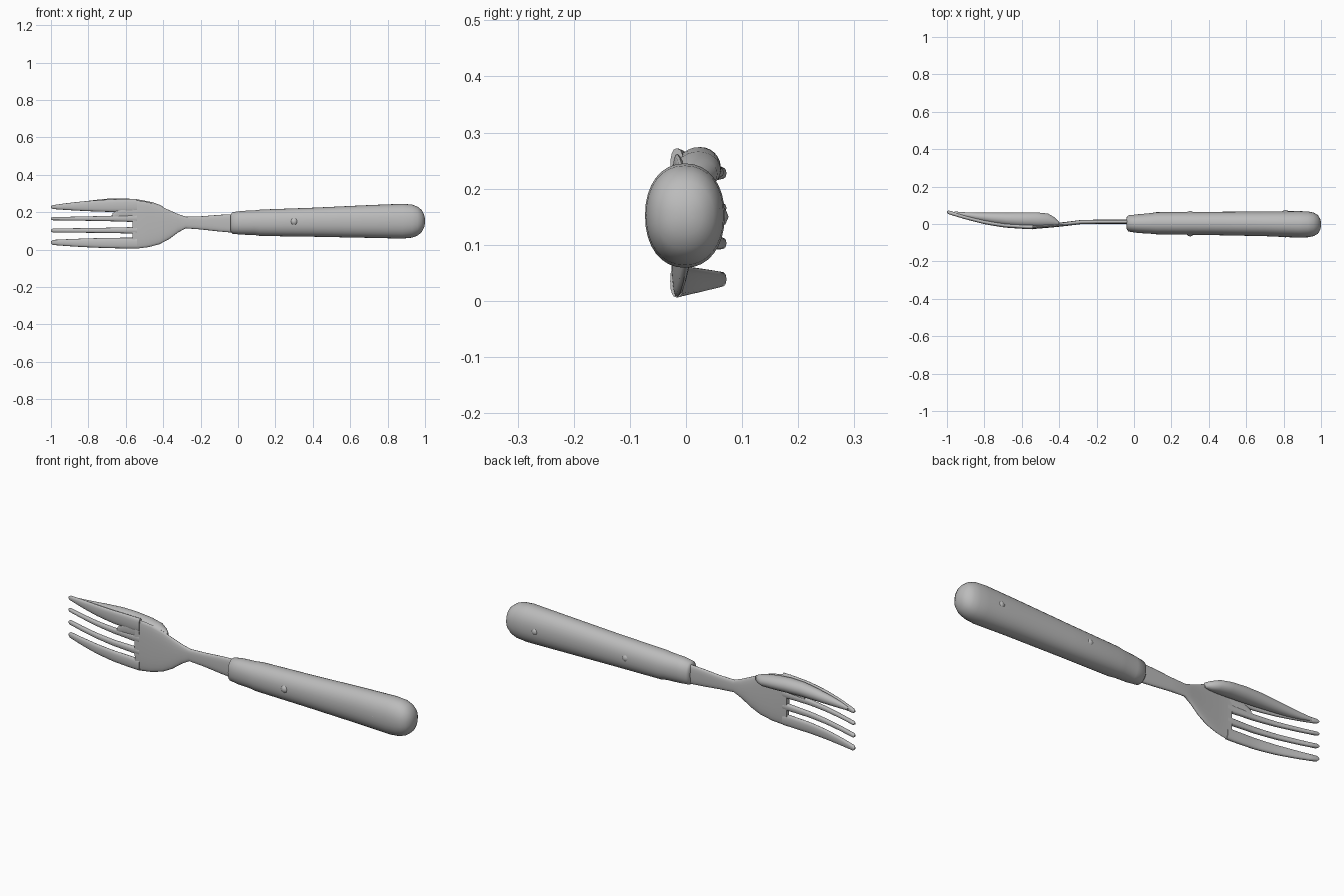
import bpy
import bmesh
import math

if "Cube" in bpy.data.objects:
    bpy.data.objects.remove(bpy.data.objects["Cube"], do_unlink=True)

grey = bpy.data.materials.new("worn grey")
grey.use_nodes = True
grey.diffuse_color = (0.5, 0.5, 0.5, 1)
bsdf = grey.node_tree.nodes["Principled BSDF"]
bsdf.inputs["Base Color"].default_value = grey.diffuse_color
bsdf.inputs["Roughness"].default_value = 0.7


def finish(name, bm):
    bmesh.ops.recalc_face_normals(bm, faces=bm.faces)
    mesh = bpy.data.meshes.new(name)
    bm.to_mesh(mesh)
    bm.free()
    mesh.materials.append(grey)
    obj = bpy.data.objects.new(name, mesh)
    bpy.context.collection.objects.link(obj)
    bpy.ops.object.select_all(action="DESELECT")
    obj.select_set(True)
    bpy.context.view_layer.objects.active = obj
    bpy.ops.object.shade_smooth_by_angle(angle=math.radians(50))
    return obj


def loft(name, sections, sides=24, power=1.0):
    """Skin rounded sections (x, z low, z high, y centre, y half) along x."""
    bm = bmesh.new()
    rings = []
    for x, low, high, yc, hy in sections:
        ring = []
        for i in range(sides):
            a = 2 * math.pi * i / sides
            c, s = math.cos(a), math.sin(a)
            y = yc + hy * math.copysign(abs(c) ** power, c)
            z = (low + high) / 2 + (high - low) / 2 * math.copysign(abs(s) ** power, s)
            ring.append(bm.verts.new((x, y, z)))
        rings.append(ring)
    for a, b in zip(rings, rings[1:]):
        for i in range(sides):
            j = (i + 1) % sides
            bm.faces.new((a[i], a[j], b[j], b[i]))
    bm.faces.new(rings[0])
    bm.faces.new(rings[-1])
    return finish(name, bm)


def bend(x):
    """Depth of the fork's curved centre line at x."""
    path = [(-1, 0.065), (-0.9, 0.035), (-0.8, 0.01), (-0.7, -0.007),
            (-0.55, -0.017), (-0.4, -0.004), (-0.27, 0.012), (0, 0.012)]
    for (xa, ya), (xb, yb) in zip(path, path[1:]):
        if x <= xb:
            return ya + (yb - ya) * (x - xa) / (xb - xa)
    return path[-1][1]


# Handle with a rounded butt and a narrower collar
loft("handle", [
    (-0.04, 0.1, 0.185, 0.005, 0.03), (-0.03, 0.085, 0.2, 0.003, 0.043),
    (0.02, 0.08, 0.207, 0.002, 0.05), (0.09, 0.078, 0.21, 0.003, 0.055),
    (0.12, 0.073, 0.214, 0.004, 0.059), (0.4, 0.069, 0.224, 0.003, 0.062),
    (0.7, 0.063, 0.238, 0.001, 0.066), (0.88, 0.059, 0.245, -0.002, 0.071),
    (0.93, 0.064, 0.241, -0.002, 0.069), (0.96, 0.075, 0.23, -0.002, 0.063),
    (0.982, 0.093, 0.212, -0.002, 0.051), (0.995, 0.118, 0.187, -0.002, 0.031),
    (1.0, 0.14, 0.165, -0.002, 0.012)], sides=32, power=0.92)

# Low pins showing through the handle
for number, (x, reach) in enumerate([(0.3, 0.063), (0.81, 0.068)]):
    bm = bmesh.new()
    bmesh.ops.create_uvsphere(bm, u_segments=16, v_segments=8, radius=1)
    for v in bm.verts:
        v.co = (x + v.co.x * 0.035, 0.002 + v.co.y * (reach + 0.006), 0.15 + v.co.z * 0.035)
    finish("handle_pin_%d" % (number + 1), bm)

# Flat neck flaring into the palm of the fork
outline = [(-0.02, 0.09, 0.19), (-0.1, 0.097, 0.186), (-0.2, 0.108, 0.178),
           (-0.28, 0.114, 0.176), (-0.32, 0.092, 0.19), (-0.37, 0.055, 0.212),
           (-0.42, 0.029, 0.235), (-0.48, 0.013, 0.254), (-0.53, 0.007, 0.262),
           (-0.565, 0.006, 0.262)]
loft("neck_and_palm", [(x, lo, hi, bend(x), 0.011) for x, lo, hi in outline], power=0.75)

# Four tapering tines, following the bend: root x, root z range, tip z range
tines = {
    "tine_lower": (-0.54, 0.006, 0.064, 0.025, 0.052),
    "tine_lower_middle": (-0.54, 0.084, 0.123, 0.092, 0.113),
    "tine_upper_middle": (-0.54, 0.145, 0.19, 0.157, 0.174),
    "tine_upper": (-0.54, 0.2, 0.272, 0.217, 0.238),
}
for name, (root, lo, hi, tip_lo, tip_hi) in tines.items():
    sections = []
    for i in range(13):
        t = i / 12
        x = root + (-0.99 - root) * t
        k = t ** 2 if name in ("tine_lower", "tine_upper") else t ** 0.5
        sections.append((x, lo + (tip_lo - lo) * k, hi + (tip_hi - hi) * k,
                         bend(x), 0.012 - 0.002 * t))
    mid = (tip_lo + tip_hi) / 2
    sections.append((-1.0, mid - 0.005, mid + 0.005, bend(-1), 0.005))
    loft(name, sections, sides=16, power=0.8)

# Web joining the two upper tines near their roots
loft("tine_web", [(x, 0.165, hi, bend(x), 0.01)
                  for x, hi in [(-0.54, 0.24), (-0.62, 0.23), (-0.67, 0.195)]],
     sides=16, power=0.8)

# Swollen back of the upper edge
loft("upper_edge_swelling", [
    (-0.4, 0.205, 0.23, 0.004, 0.008), (-0.425, 0.2, 0.242, 0.012, 0.024),
    (-0.46, 0.198, 0.254, 0.02, 0.036), (-0.52, 0.2, 0.266, 0.022, 0.04),
    (-0.6, 0.203, 0.274, 0.023, 0.039), (-0.68, 0.206, 0.274, 0.026, 0.035),
    (-0.76, 0.208, 0.266, 0.032, 0.029), (-0.84, 0.21, 0.256, 0.04, 0.021),
    (-0.91, 0.214, 0.246, 0.05, 0.013), (-0.96, 0.22, 0.238, 0.06, 0.007)])
